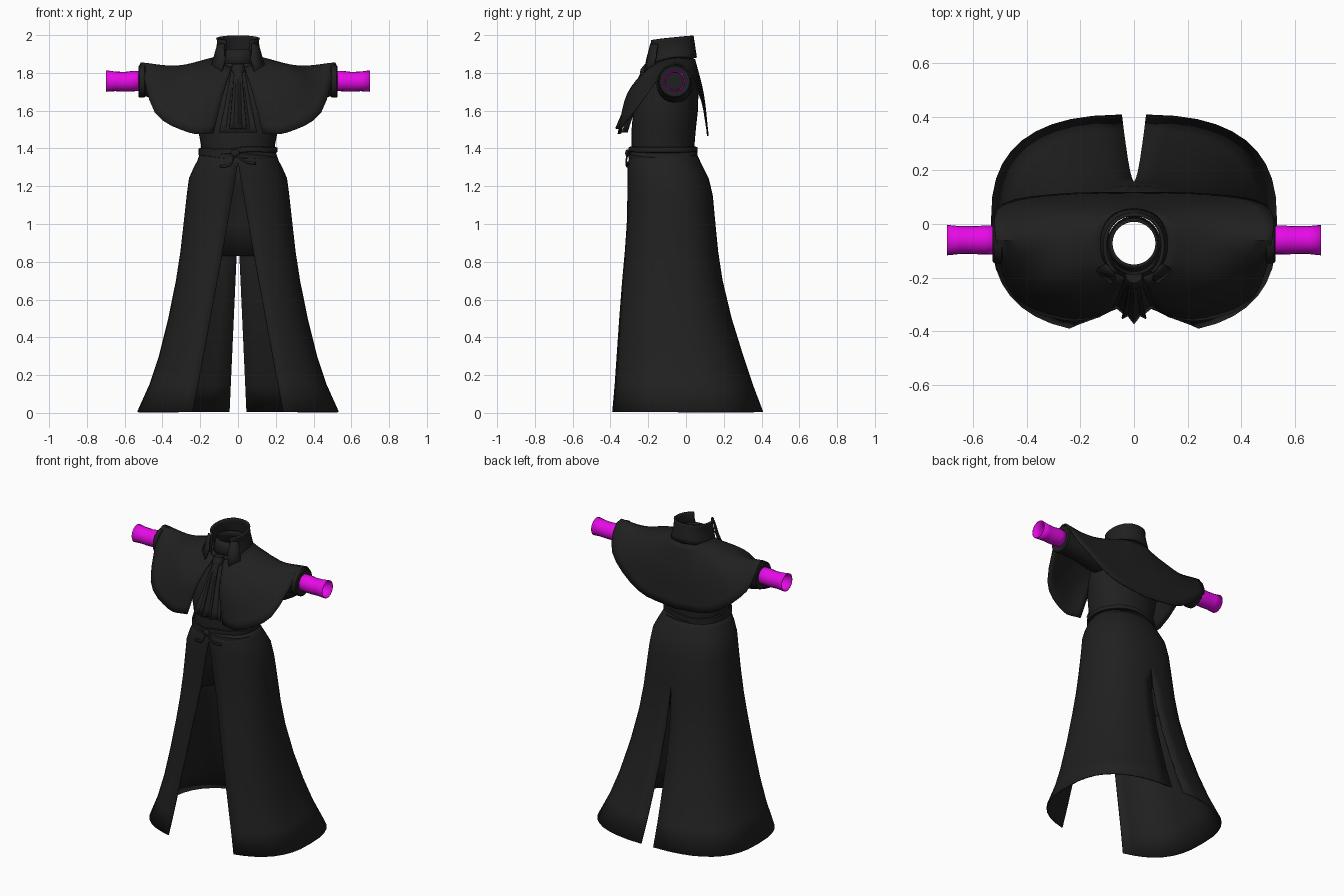
import bpy, bmesh
from math import sin, cos, pi, asin, radians
from mathutils import Vector

if "Cube" in bpy.data.objects:
    bpy.data.objects.remove(bpy.data.objects["Cube"])


def material(name, rgb):
    m = bpy.data.materials.new(name)
    m.use_nodes = True
    m.diffuse_color = (*rgb, 1)
    m.node_tree.nodes["Principled BSDF"].inputs["Base Color"].default_value = (*rgb, 1)
    return m


BLACK = material("black cloth", (0.0145, 0.0145, 0.0145))
MAGENTA = material("magenta", (0.8, 0.003, 0.8))


def loft(name, rows, closed=False, mirror=False, thick=0.0, cap=False, mat=BLACK, angle=40):
    """Skin a list of equally long point rows."""
    bm = bmesh.new()
    grid = [[bm.verts.new(p) for p in row] for row in rows]
    n = len(rows[0])
    for lo, hi in zip(grid, grid[1:]):
        for i in range(n if closed else n - 1):
            j = (i + 1) % n
            bm.faces.new((lo[i], lo[j], hi[j], hi[i]))
    if cap:
        bm.faces.new(grid[0])
        bm.faces.new(grid[-1])
    bmesh.ops.remove_doubles(bm, verts=bm.verts, dist=0.0005)
    bmesh.ops.recalc_face_normals(bm, faces=bm.faces)
    me = bpy.data.meshes.new(name)
    bm.to_mesh(me)
    bm.free()
    me.materials.append(mat)
    ob = bpy.data.objects.new(name, me)
    bpy.context.collection.objects.link(ob)
    if mirror:
        mod = ob.modifiers.new("mirror", "MIRROR")
        mod.use_clip = True
    if thick:
        mod = ob.modifiers.new("cloth thickness", "SOLIDIFY")
        mod.thickness, mod.offset = thick, 0
    bpy.ops.object.select_all(action="DESELECT")
    ob.select_set(True)
    bpy.context.view_layer.objects.active = ob
    bpy.ops.object.shade_smooth_by_angle(angle=radians(angle))
    return ob


def oval(t, z, half, front, back, n=2.0):
    """Point on a rounded outline; t = 0 is front, pi is back."""
    power = lambda v: (1 if v >= 0 else -1) * abs(v) ** (2 / n)
    mid, depth = (front + back) / 2, (back - front) / 2
    return (half * power(sin(t)), mid - depth * power(cos(t)), z)


def ring(z, half, front, back, n=2.0, count=32):
    return [oval(2 * pi * i / count, z, half, front, back, n) for i in range(count)]


def spline(points, steps):
    """Smooth path through the points."""
    p = [Vector(q) for q in points]
    p = [2 * p[0] - p[1]] + p + [2 * p[-1] - p[-2]]
    out = []
    for a, b, c, d in zip(p, p[1:], p[2:], p[3:]):
        for k in range(steps):
            t = k / steps
            out.append(0.5 * (2 * b + (c - a) * t + (2 * a - 5 * b + 4 * c - d) * t * t
                              + (3 * b - a - 3 * c + d) * t ** 3))
    return out + [p[-2]]


# Skirt: half width, front and back by height, open in front and slit behind
PROFILE = [(0.005, 0.53, -0.405, 0.405), (0.15, 0.465, -0.392, 0.35), (0.3, 0.415, -0.38, 0.3),
           (0.5, 0.365, -0.362, 0.238), (0.7, 0.325, -0.342, 0.19), (0.85, 0.302, -0.325, 0.167),
           (1.0, 0.285, -0.312, 0.152), (1.15, 0.268, -0.307, 0.138), (1.24, 0.256, -0.306, 0.117),
           (1.3, 0.23, -0.305, 0.087), (1.33, 0.213, -0.302, 0.072), (1.38, 0.195, -0.29, 0.048)]
rows = []
for z, half, front, back in PROFILE:
    n = 2.2 + 0.5 * max(0, 1 - z / 1.4)
    gap = 0.24 * max(0, 1 - z / 1.33) ** 1.05
    slit = 0.045 * max(0, 1 - z / 1.0)
    t0 = asin((gap / half) ** (n / 2))
    t1 = pi - asin((slit / half) ** (n / 2))
    rows.append([oval(t0 + (t1 - t0) * i / 18, z, half, front, back, n) for i in range(19)])
loft("skirt", rows, mirror=True, thick=0.008)

# Short lining behind the front opening
lining = [(0.83, 0.27, -0.22, 0.15), (1.0, 0.26, -0.22, 0.135), (1.2, 0.235, -0.24, 0.1),
          (1.36, 0.185, -0.27, 0.04)]
loft("lining", [[oval(pi * (0.35 + 0.65 * i / 10), *p) for i in range(11)] for p in lining],
     mirror=True, thick=0.006)

# Bodice up to the neck
body = [(1.36, 0.194, -0.288, 0.046), (1.42, 0.196, -0.288, 0.045), (1.5, 0.212, -0.288, 0.052),
        (1.6, 0.225, -0.28, 0.063), (1.7, 0.225, -0.245, 0.066), (1.78, 0.205, -0.205, 0.06),
        (1.84, 0.15, -0.175, 0.05), (1.88, 0.1, -0.155, 0.035)]
loft("bodice", [ring(*p, n=2.2) for p in body], closed=True)


# Two loosely wrapped belts
def belt(name, z, height, slope):
    rows = []
    for dz, grow in ((0, 0), (0.1, 0.008), (0.9, 0.008), (1, 0)):
        row = ring(z + height * dz, 0.2 + grow, -0.297 - grow, 0.054 + grow, 2.2, 40)
        rows.append([(x, y, h + slope * x + 0.004 * sin(23 * x)) for x, y, h in row])
    loft(name, rows, closed=True)


belt("upper_belt", 1.375, 0.03, 0.03)
belt("lower_belt", 1.345, 0.028, -0.06)
bpy.ops.mesh.primitive_uv_sphere_add(segments=12, ring_count=8, radius=1, location=(-0.015, -0.31, 1.375))
knot = bpy.context.object
knot.name, knot.scale = "belt_knot", (0.024, 0.012, 0.02)
knot.data.materials.append(BLACK)
for side, drop in ((-1, 0.05), (1, 0.035)):
    path = spline([(-0.015, -0.312, 1.37), (side * 0.04, -0.316, 1.365 - drop),
                   (side * 0.095, -0.305, 1.355 - drop)], 4)
    loft("belt_tie", [[p + Vector((0, 0, -0.007)), p + Vector((0, 0, 0.007))] for p in path], thick=0.006)

# Capelet: neck edge, shoulder fullness and hem, from front opening to centre back
NECK = [(0.035, -0.2, 1.825), (0.075, -0.18, 1.845), (0.11, -0.13, 1.865), (0.125, -0.06, 1.88),
        (0.105, 0.0, 1.88), (0.06, 0.035, 1.875), (0, 0.045, 1.87)]
MIDDLE = [(0.08, -0.305, 1.68), (0.2, -0.3, 1.7), (0.31, -0.21, 1.79), (0.32, -0.06, 1.835),
          (0.29, 0.04, 1.785), (0.16, 0.085, 1.7), (0, 0.09, 1.69)]
HEM = [(0.13, -0.345, 1.48), (0.26, -0.355, 1.485), (0.44, -0.28, 1.59), (0.515, -0.06, 1.852),
       (0.49, 0.07, 1.69), (0.27, 0.11, 1.51), (0, 0.115, 1.465)]
edges = [spline(e, 4) for e in (NECK, MIDDLE, HEM)]
columns = [spline(c, 5) for c in zip(*edges)]
loft("capelet", columns, mirror=True, thick=0.008)


# Sleeves, cuffs and arm tubes along x
def tube(name, stations, cap=False, mat=BLACK, thick=0.0):
    rows = [[(x, -0.06 + r * cos(2 * pi * i / 20), z + r * sin(2 * pi * i / 20)) for i in range(20)]
            for x, r, z in stations]
    loft(name, rows, closed=True, mirror=True, cap=cap, mat=mat, thick=thick)


tube("sleeve", [(0.12, 0.1, 1.74), (0.25, 0.092, 1.735), (0.4, 0.082, 1.75), (0.5, 0.08, 1.755)], cap=True)
tube("cuff", [(0.49, 0.08, 1.757), (0.495, 0.088, 1.757), (0.522, 0.086, 1.755), (0.527, 0.08, 1.755),
              (0.525, 0.05, 1.755)])
tube("arm_tube", [(0.505, 0.051, 1.758), (0.56, 0.052, 1.756), (0.6, 0.05, 1.753), (0.65, 0.05, 1.755),
                  (0.698, 0.055, 1.757)], mat=MAGENTA, thick=0.004)

# Standing collar, open in front
rows = []
for f, half in ((0, 0.125), (0.25, 0.118), (0.6, 0.107), (0.9, 0.106), (1, 0.11)):
    row = []
    for i in range(17):
        t = 0.62 + (pi - 0.62) * i / 16
        x, y, _ = oval(t, 0, half, -0.2, 0.052 - 0.018 * f, 2.2)
        lean = (1 - cos(t)) / 2
        low, high = 1.83 + 0.05 * lean, 1.972 + 0.026 * lean
        row.append((x, y, low + (high - low) * f))
    rows.append(row)
loft("collar", rows, mirror=True, thick=0.012)

# Inner neckband
loft("neckband", [ring(1.85, 0.098, -0.185, 0.025), ring(1.9, 0.088, -0.165, 0.015),
                  ring(1.925, 0.084, -0.155, 0.012)], closed=True, thick=0.008)

# Folded collar points
loft("collar_point", [[(0.075, -0.186, 1.955), (0.108, -0.15, 1.95)],
                      [(0.068, -0.208, 1.87), (0.128, -0.16, 1.88)],
                      [(0.085, -0.22, 1.805), (0.148, -0.18, 1.812)]], mirror=True, thick=0.008)


# Pleated neck cloth: narrow at the throat, flaring at the hem
def pleats(name, half_top, half_end, forward, bottom, folds):
    rows = []
    for k in range(9):
        s = k / 8
        half = half_top + (half_end - half_top) * s ** 1.2
        y = -0.205 - 0.155 * s ** 0.9 + forward
        rows.append([(half * (2 * i / folds - 1), y + (i % 2) * 0.02 * s + 0.02 * s * abs(2 * i / folds - 1),
                      1.835 - (1.835 - bottom) * s) for i in range(folds + 1)])
    loft(name, rows, thick=0.006, angle=25)


pleats("neck_cloth_back", 0.035, 0.1, 0.015, 1.485, 6)
pleats("neck_cloth_front", 0.02, 0.045, -0.012, 1.505, 4)
loft("neck_cloth_knot", [ring(1.8, 0.028, -0.245, -0.19, count=12), ring(1.82, 0.036, -0.24, -0.18, count=12),
                         ring(1.845, 0.03, -0.22, -0.17, count=12)], closed=True, cap=True)
